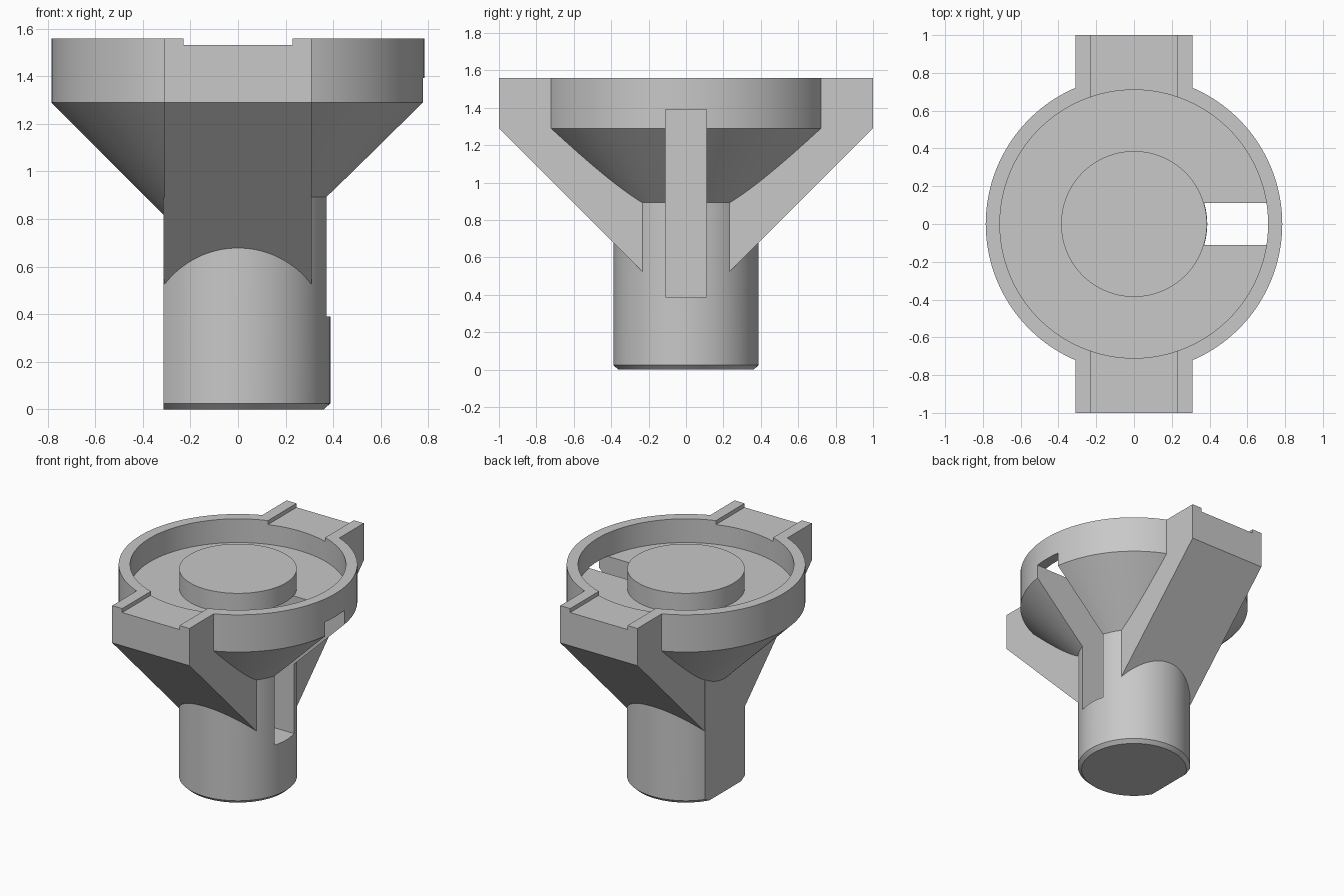
import bpy, bmesh, math

cube = bpy.data.objects.get("Cube")
if cube:
    bpy.data.objects.remove(cube, do_unlink=True)

grey = bpy.data.materials.new("plain grey")
grey.use_nodes = True
grey.diffuse_color = (0.58, 0.58, 0.58, 1)
grey.node_tree.nodes["Principled BSDF"].inputs["Base Color"].default_value = grey.diffuse_color

SEGMENTS = 128


def finish(name, bm):
    bmesh.ops.recalc_face_normals(bm, faces=bm.faces)
    mesh = bpy.data.meshes.new(name)
    bm.to_mesh(mesh)
    bm.free()
    mesh.materials.append(grey)
    obj = bpy.data.objects.new(name, mesh)
    bpy.context.collection.objects.link(obj)
    return obj


def revolve(name, profile):
    """Closed solid from (radius, z) points; both ends lie on the axis."""
    bm = bmesh.new()
    verts = [bm.verts.new((r, 0, z)) for r, z in profile]
    edges = [bm.edges.new(pair) for pair in zip(verts, verts[1:])]
    bmesh.ops.spin(bm, geom=verts + edges, cent=(0, 0, 0), axis=(0, 0, 1),
                   angle=math.tau, steps=SEGMENTS, use_duplicate=False)
    bmesh.ops.remove_doubles(bm, verts=bm.verts, dist=0.0001)
    return finish(name, bm)


def prism(name, outline, half):
    """Solid from (y, z) points, extruded along x from -half to half."""
    bm = bmesh.new()
    face = bm.faces.new([bm.verts.new((-half, y, z)) for y, z in outline])
    out = bmesh.ops.extrude_face_region(bm, geom=[face])
    moved = [v for v in out["geom"] if isinstance(v, bmesh.types.BMVert)]
    bmesh.ops.translate(bm, verts=moved, vec=(2 * half, 0, 0))
    return finish(name, bm)


def box(name, low, high):
    bm = bmesh.new()
    bmesh.ops.create_cube(bm, size=1)
    for v in bm.verts:
        v.co = [a if c < 0 else b for c, a, b in zip(v.co, low, high)]
    return finish(name, bm)


def combine(target, tool, operation):
    mod = target.modifiers.new(operation.lower(), 'BOOLEAN')
    mod.operation, mod.object, mod.solver = operation, tool, 'EXACT'
    bpy.context.view_layer.objects.active = target
    bpy.ops.object.modifier_apply(modifier=mod.name)
    bpy.data.objects.remove(tool, do_unlink=True)


# Shaft with a chamfered foot and one flat side
body = revolve("cup_on_shaft", [(0, 0), (0.362, 0), (0.388, 0.025), (0.388, 1.2), (0, 1.2)])
combine(body, box("shaft_flat", (-1, -1, -1), (-0.314, 1, 1.25)), 'DIFFERENCE')

# Cone and cylindrical rim, left tall for trimming
combine(body, revolve("cup", [(0, 0.705), (0.2, 0.705), (0.785, 1.29),
                              (0.785, 1.65), (0, 1.65)]), 'UNION')

# Pair of opposite arms with sloping undersides that meet inside the shaft
arms = [(-1, 1.7), (-1, 1.29), (-0.13, 0.42), (0.13, 0.42), (1, 1.29), (1, 1.7)]
combine(body, prism("arms", arms, 0.31), 'UNION')

# Slot through the side of the rim, cone and shaft
combine(body, box("slot", (0.15, -0.11, 0.39), (1.2, 0.11, 1.392)), 'DIFFERENCE')

# Level top of rim and arms
combine(body, box("top_trim", (-2, -2, 1.56), (2, 2, 2)), 'DIFFERENCE')

# Ring groove around a central boss
combine(body, revolve("groove", [(0, 1.53), (0.386, 1.53), (0.386, 1.388),
                                 (0.71, 1.388), (0.71, 1.8), (0, 1.8)]), 'DIFFERENCE')

# Shallow channel along both arms, just clear of the boss
combine(body, box("channel", (-0.23, -1.2, 1.531), (0.23, 1.2, 1.9)), 'DIFFERENCE')

# Smooth round faces, crisp edges
bpy.ops.object.select_all(action='DESELECT')
body.select_set(True)
bpy.context.view_layer.objects.active = body
bpy.ops.object.shade_smooth_by_angle(angle=math.radians(25))
